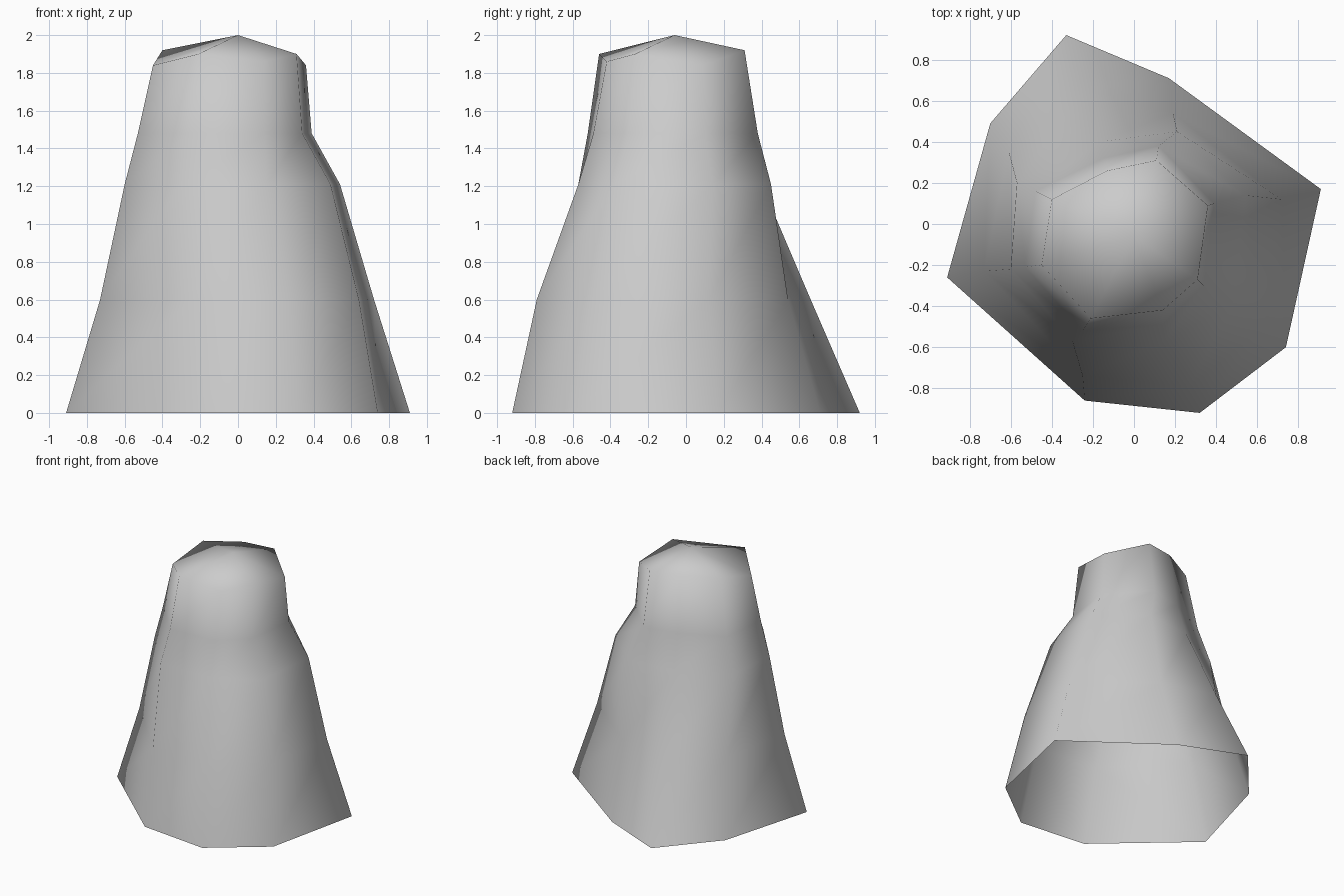
import bpy
import bmesh

default_cube = bpy.data.objects.get("Cube")
if default_cube:
    bpy.data.objects.remove(default_cube, do_unlink=True)


def make_material(name, colour):
    material = bpy.data.materials.new(name)
    material.use_nodes = True
    material.diffuse_color = colour
    shader = material.node_tree.nodes["Principled BSDF"]
    shader.inputs["Base Color"].default_value = colour
    shader.inputs["Roughness"].default_value = 0.9
    return material


def add_ring(mesh, outline, heights):
    return [mesh.verts.new((x, y, z)) for (x, y), z in zip(outline, heights)]


def bridge_rings(mesh, lower, upper):
    """Join two rings of equal size with a band of quads."""
    count = len(lower)
    for i in range(count):
        j = (i + 1) % count
        mesh.faces.new((lower[i], lower[j], upper[j], upper[i]))


# Cross-sections of the rock, counter-clockwise from its left side
foot = [(.91, .17), (.17, .71), (-.33, .92), (-.7, .49),
        (-.91, -.26), (-.24, -.86), (.32, -.92), (.74, -.6)]
lower_body = [(.72, .12), (.19, .54), (-.24, .66), (-.61, .35),
              (-.73, -.23), (-.25, -.74), (.27, -.79), (.64, -.5)]
shoulder = [(.54, .14), (.21, .45), (-.17, .4), (-.57, .2),
            (-.6, -.22), (-.3, -.57), (.15, -.57), (.49, -.38)]
neck = [(.39, .1), (.12, .38), (-.15, .32), (-.48, .16),
        (-.53, -.21), (-.25, -.52), (.14, -.49), (.34, -.3)]
crown = [(.36, .09), (.11, .31), (-.13, .26), (-.4, .12),
         (-.45, -.2), (-.21, -.46), (.14, -.42), (.31, -.27)]
crown_heights = [1.84, 1.92, 1.93, 1.92, 1.84, 1.9, 1.86, 1.9]

sides = len(foot)
sections = [
    (foot, [0] * sides),
    (lower_body, [.6] * sides),
    (shoulder, [1.21] * sides),
    (neck, [1.48] * sides),
    (crown, crown_heights),
]

# Stack the sections into a shell that is open underneath
shell = bmesh.new()
rings = [add_ring(shell, outline, heights) for outline, heights in sections]
for lower, upper in zip(rings, rings[1:]):
    bridge_rings(shell, lower, upper)

# Close the crown with a fan around the peak
peak = shell.verts.new((0, -.06, 2))
top_ring = rings[-1]
for i in range(sides):
    shell.faces.new((top_ring[i], top_ring[(i + 1) % sides], peak))

# Soft shading over the whole low-poly surface
for face in shell.faces:
    face.smooth = True

rock_mesh = bpy.data.meshes.new("rock")
shell.to_mesh(rock_mesh)
shell.free()
rock_mesh.materials.append(make_material("stone grey", (.6, .6, .6, 1)))
rock = bpy.data.objects.new("rock", rock_mesh)
bpy.context.collection.objects.link(rock)
